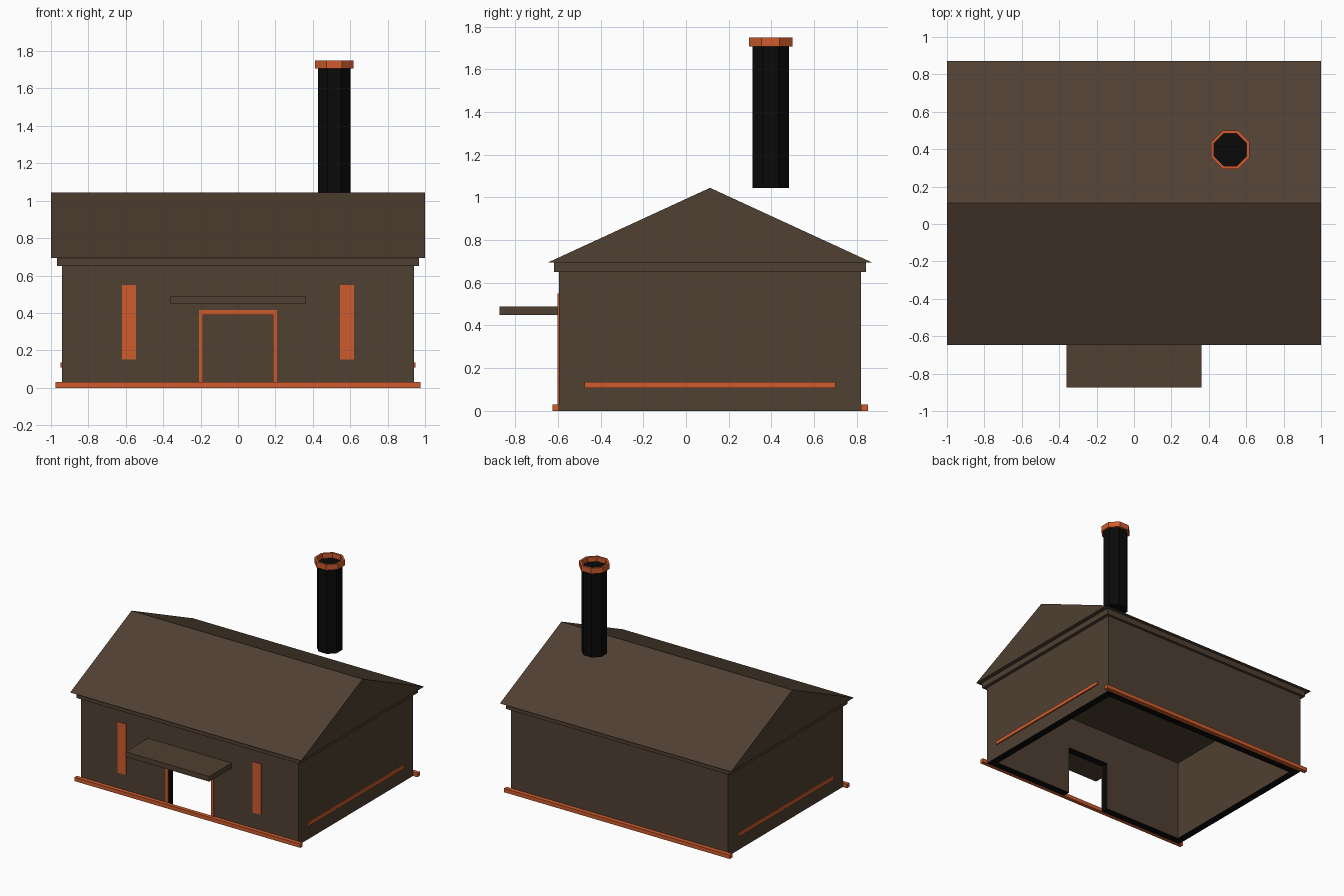
import bpy, bmesh, math
from mathutils import Matrix

if "Cube" in bpy.data.objects:
    bpy.data.objects.remove(bpy.data.objects["Cube"])


def material(name, rgb):
    m = bpy.data.materials.new(name)
    m.diffuse_color = (*rgb, 1)
    m.use_nodes = True
    m.node_tree.nodes["Principled BSDF"].inputs["Base Color"].default_value = m.diffuse_color
    return m


BROWN = material("dark brown", (0.080, 0.051, 0.032))
ORANGE = material("burnt orange", (0.62, 0.108, 0.027))
BLACK = material("soot black", (0.003, 0.003, 0.003))

YC = 0.1125            # centre line of the house in y
FRONT, BACK = -0.596, 0.821
WX = 0.94              # half width of the walls


def finish(name, bm, *mats):
    bmesh.ops.recalc_face_normals(bm, faces=bm.faces)
    me = bpy.data.meshes.new(name)
    bm.to_mesh(me)
    bm.free()
    for m in mats:
        me.materials.append(m)
    ob = bpy.data.objects.new(name, me)
    bpy.context.collection.objects.link(ob)
    return ob


def box(name, x, y, z, mat):
    bm = bmesh.new()
    size = [b - a for a, b in (x, y, z)]
    mid = [(a + b) / 2 for a, b in (x, y, z)]
    bmesh.ops.create_cube(bm, size=1, matrix=Matrix.Translation(mid) @ Matrix.Diagonal((*size, 1)))
    return finish(name, bm, mat)


def extrude(name, points, offset, mat):
    bm = bmesh.new()
    face = bm.faces.new([bm.verts.new(p) for p in points])
    out = bmesh.ops.extrude_face_region(bm, geom=[face])
    verts = [g for g in out["geom"] if isinstance(g, bmesh.types.BMVert)]
    bmesh.ops.translate(bm, verts=verts, vec=offset)
    return finish(name, bm, mat)


def octagon(name, apothem, z0, z1, closed, mat):
    bm = bmesh.new()
    r = apothem / math.cos(math.pi / 8)
    place = Matrix.Translation((0.515, 0.397, (z0 + z1) / 2)) @ Matrix.Rotation(math.pi / 8, 4, 'Z')
    bmesh.ops.create_cone(bm, cap_ends=closed, segments=8, radius1=r, radius2=r,
                          depth=z1 - z0, matrix=place)
    return finish(name, bm, mat)


def thicken(ob, thickness, rim=0):
    s = ob.modifiers.new("thickness", 'SOLIDIFY')
    s.thickness, s.offset = thickness, -1
    s.use_even_offset = True
    s.material_offset_rim = rim


# Hollow walls, open below, with a door notch in the front and black cut edges
DX, DZ, TOP = 0.186, 0.39, 0.655
bm = bmesh.new()
fl, fr, br, bl = [[bm.verts.new((x, y, z)) for z in (0, TOP)]
                  for x, y in ((-WX, FRONT), (WX, FRONT), (WX, BACK), (-WX, BACK))]
door = [bm.verts.new((x, FRONT, z)) for x, z in ((-DX, 0), (-DX, DZ), (DX, DZ), (DX, 0))]
bm.faces.new([fl[0], *door, fr[0], fr[1], fl[1]])
for a, b in ((fr, br), (br, bl), (bl, fl)):
    bm.faces.new([a[0], b[0], b[1], a[1]])
thicken(finish("walls", bm, BROWN, BLACK), 0.06, rim=1)

# Eave slab (also the ceiling) and gable roof
box("eave_slab", (-0.967, 0.967), (YC - 0.73, YC + 0.73), (0.65, 0.695), BROWN)
extrude("roof", [(-1, YC - 0.76, 0.695), (-1, YC + 0.76, 0.695), (-1, YC, 1.045)], (2, 0, 0), BROWN)

# Awning over the door
box("awning", (-0.362, 0.362), (-0.873, FRONT), (0.448, 0.488), BROWN)

# Door frame: a thin arch-shaped plate around the opening
outline = [(-0.208, 0), (-0.208, 0.417), (0.208, 0.417), (0.208, 0),
           (DX, 0), (DX, DZ), (-DX, DZ), (-DX, 0)]
extrude("door_frame", [(x, FRONT, z) for x, z in outline], (0, -0.006, 0), ORANGE)

# Mirrored windows and side rails
for side, s in (("left", -1), ("right", 1)):
    box(f"{side}_window", sorted((s * 0.546, s * 0.621)), (FRONT - 0.006, FRONT), (0.152, 0.55), ORANGE)
    box(f"{side}_rail", sorted((s * WX, s * 0.95)), (YC - 0.588, YC + 0.588), (0.107, 0.135), ORANGE)

# Base strips along front and back
box("front_base_strip", (-0.977, 0.977), (FRONT - 0.03, FRONT), (0, 0.03), ORANGE)
box("back_base_strip", (-0.977, 0.977), (BACK, BACK + 0.033), (0, 0.03), ORANGE)

# Chimney pipe floating above the roof slope, with a ring cap
octagon("chimney_pipe", 0.086, 1.045, 1.712, True, BLACK)
thicken(octagon("chimney_cap", 0.102, 1.707, 1.75, False, ORANGE), 0.016)
